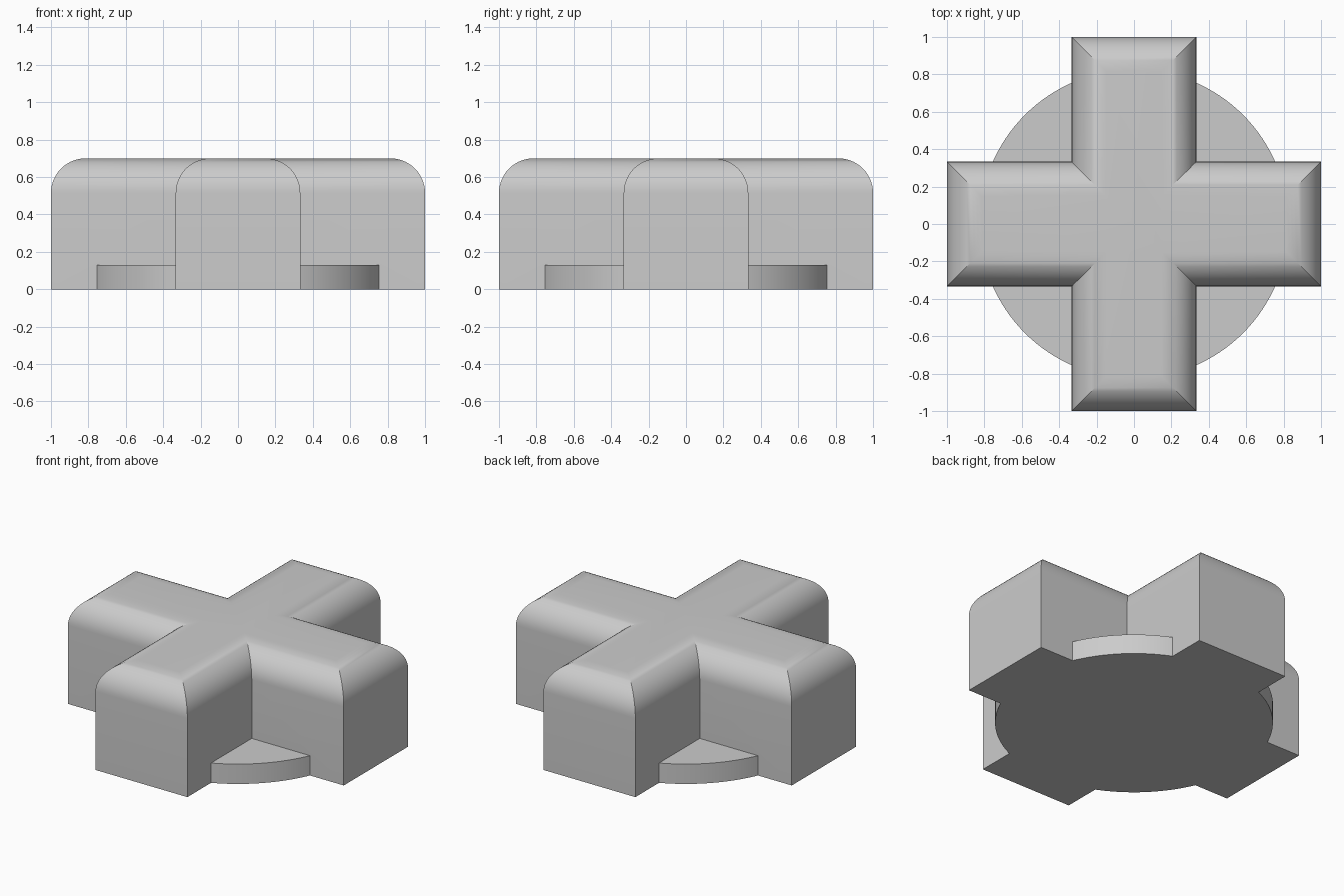
import bpy, bmesh, math

HALF_WIDTH, HALF_LENGTH, HEIGHT = 0.333, 1.0, 0.70
FILLET, STEPS = 0.185, 14
DISC_RADIUS, DISC_HEIGHT = 0.825, 0.13

if "Cube" in bpy.data.objects:
    bpy.data.objects.remove(bpy.data.objects["Cube"])

grey = bpy.data.materials.new("plain grey")
grey.use_nodes = True
grey.diffuse_color = (0.6, 0.6, 0.6, 1)
grey.node_tree.nodes["Principled BSDF"].inputs["Base Color"].default_value = grey.diffuse_color


def make_object(name, bm):
    bmesh.ops.recalc_face_normals(bm, faces=bm.faces)
    mesh = bpy.data.meshes.new(name)
    bm.to_mesh(mesh)
    bm.free()
    mesh.materials.append(grey)
    obj = bpy.data.objects.new(name, mesh)
    bpy.context.collection.objects.link(obj)
    return obj


def cross_outline(inset):
    """Plus-shaped outline, made by turning one arm's corners four times."""
    w, l = HALF_WIDTH - inset, HALF_LENGTH - inset
    points = []
    for k in range(4):
        c, s = round(math.cos(k * math.pi / 2)), round(math.sin(k * math.pi / 2))
        points += [(x * c - y * s, x * s + y * c) for x, y in ((l, -w), (l, w), (w, w))]
    return points


# Cross knob: straight walls, then a rounded top edge with mitred corners
bm = bmesh.new()
profile = [(0, 0)]
for i in range(STEPS + 1):
    a = i / STEPS * math.pi / 2
    profile.append((FILLET * (1 - math.cos(a)), HEIGHT - FILLET * (1 - math.sin(a))))
rings = [[bm.verts.new((x, y, z)) for x, y in cross_outline(d)] for d, z in profile]
for low, high in zip(rings, rings[1:]):
    for i in range(len(low)):
        j = (i + 1) % len(low)
        bm.faces.new((low[i], low[j], high[j], high[i]))
bm.faces.new(rings[0])
bm.faces.new(rings[-1])
knob = make_object("cross_knob", bm)

# Round base disc between the arms
bm = bmesh.new()
bmesh.ops.create_cone(bm, cap_ends=True, segments=128, radius1=DISC_RADIUS,
                      radius2=DISC_RADIUS, depth=DISC_HEIGHT)
bmesh.ops.translate(bm, verts=bm.verts, vec=(0, 0, DISC_HEIGHT / 2))
disc = make_object("base_disc", bm)

# Join the two into one solid
union = knob.modifiers.new("join disc", 'BOOLEAN')
union.operation, union.solver, union.object = 'UNION', 'EXACT', disc
bpy.ops.object.select_all(action='DESELECT')
knob.select_set(True)
bpy.context.view_layer.objects.active = knob
bpy.ops.object.modifier_apply(modifier=union.name)
bpy.data.objects.remove(disc)
bpy.ops.object.shade_smooth_by_angle(angle=math.radians(30))
